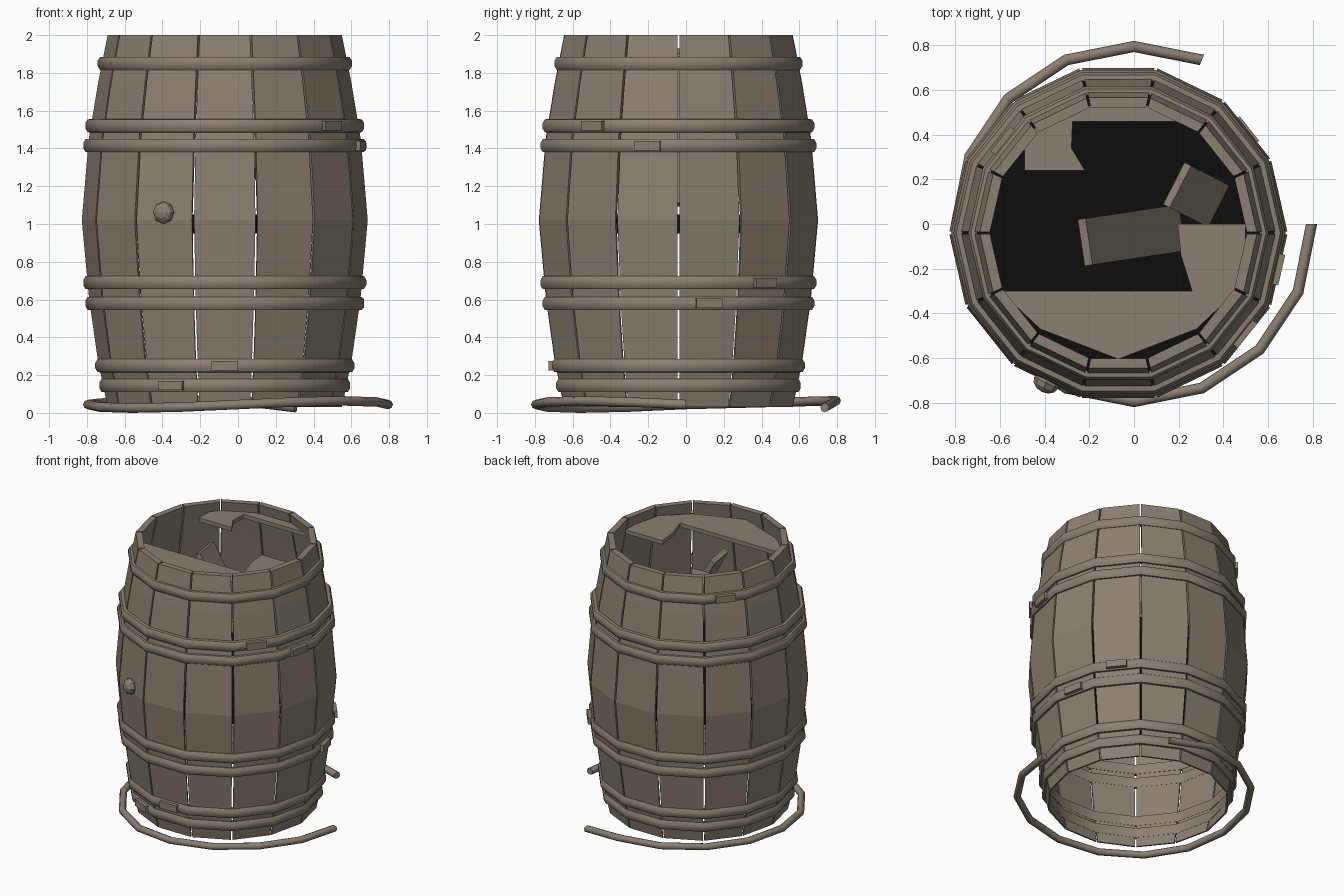
import bpy, bmesh, math
from mathutils import Vector, Matrix, Euler

if "Cube" in bpy.data.objects:
    bpy.data.objects.remove(bpy.data.objects["Cube"])

CX, CY, N = -0.07, -0.04, 14
STEP = math.tau / N


def material(name, rgb):
    m = bpy.data.materials.new(name)
    m.diffuse_color = (*rgb, 1)
    m.use_nodes = True
    m.node_tree.nodes["Principled BSDF"].inputs["Base Color"].default_value = m.diffuse_color
    return m


WOOD = material("weathered_wood", (0.255, 0.215, 0.165))
BLACK = material("black_liquid", (0.004, 0.004, 0.004))


def finish(name, bm, mat=WOOD, smooth=None):
    bmesh.ops.recalc_face_normals(bm, faces=bm.faces)
    me = bpy.data.meshes.new(name)
    bm.to_mesh(me)
    bm.free()
    me.materials.append(mat)
    ob = bpy.data.objects.new(name, me)
    bpy.context.collection.objects.link(ob)
    if smooth:
        bpy.ops.object.select_all(action='DESELECT')
        ob.select_set(True)
        bpy.context.view_layer.objects.active = ob
        bpy.ops.object.shade_smooth_by_angle(angle=math.radians(smooth))
    return ob


def loft(bm, rings, closed=False):
    """Skin a list of equal point loops; cap the ends unless closed."""
    vs = [[bm.verts.new(p) for p in r] for r in rings]
    n = len(vs[0])
    for i in range(len(vs) if closed else len(vs) - 1):
        a, b = vs[i], vs[(i + 1) % len(vs)]
        for j in range(n):
            bm.faces.new((a[j], a[(j + 1) % n], b[(j + 1) % n], b[j]))
    if not closed:
        bm.faces.new(vs[0])
        bm.faces.new(vs[-1])


def polar(r, a, z):
    return (CX + r * math.cos(a), CY + r * math.sin(a), z)


def box(name, loc, size, rot):
    bm = bmesh.new()
    mat = Matrix.LocRotScale(Vector(loc), Euler(rot), Vector(size))
    bmesh.ops.create_cube(bm, size=1, matrix=mat)
    return finish(name, bm)


def plank(name, pts, z0=1.9, z1=1.93):
    bm = bmesh.new()
    loft(bm, [[(x, y, z) for x, y in pts] for z in (z0, z1)])
    return finish(name, bm)


# Staves: height, outer radius, thickness
PROFILE = [(0.03, 0.62, 0.012), (0.28, 0.672, 0.012), (0.6, 0.718, 0.012),
           (1.02, 0.757, 0.015), (1.45, 0.72, 0.04), (1.75, 0.67, 0.045),
           (2.0, 0.62, 0.045)]
bm = bmesh.new()
for k in range(N):
    a0, a1 = k * STEP + 0.008, (k + 1) * STEP - 0.008
    loft(bm, [[polar(r, a0, z), polar(r, a1, z), polar(r - t, a1, z), polar(r - t, a0, z)]
              for z, r, t in PROFILE])
finish("staves", bm)

# Hoops: height, outer radius
HOOPS = [(1.85, 0.673), (1.52, 0.738), (1.415, 0.749), (0.69, 0.749),
         (0.58, 0.738), (0.25, 0.686), (0.145, 0.664)]
for i, (z, r) in enumerate(HOOPS):
    bm = bmesh.new()
    sec = [(-0.04, -0.036), (-0.012, -0.034), (0, -0.014),
           (0, 0.014), (-0.012, 0.034), (-0.04, 0.036)]
    loft(bm, [[polar(r + dr, k * STEP, z + dz) for dr, dz in sec] for k in range(N)], True)
    finish(f"hoop_{i + 1}", bm, smooth=45)

# Hoop clasps: hoop index, stave-centre index
for i, k in ((0, 5), (1, -2), (2, -1), (3, 1), (4, 0), (5, -4), (6, -5)):
    z, r = HOOPS[i]
    a = (k + 0.5) * STEP
    box(f"clasp_{i + 1}", polar(r * math.cos(STEP / 2), a, z), (0.04, 0.14, 0.05), (0, 0, a))

# Bung on the front left
bm = bmesh.new()
a = -4.5 * STEP
bmesh.ops.create_uvsphere(bm, u_segments=8, v_segments=6, radius=0.06,
    matrix=Matrix.Translation(polar(0.745, a, 1.06)) @ Matrix.Rotation(a, 4, 'Z')
    @ Matrix.Rotation(math.pi / 2, 4, 'Y') @ Matrix.Diagonal((1, 1, 0.75, 1)))
finish("bung", bm)

# Dark liquid inside
bm = bmesh.new()
loft(bm, [[polar(0.735, k * STEP, z) for k in range(N)] for z in (0.95, 1.05)])
finish("liquid", bm, BLACK)

# Broken lid
plank("lid_front", [(-0.60, -0.3), (-0.42, -0.47), (-0.07, -0.605), (0.28, -0.47), (0.46, -0.3)])
plank("lid_back", [(-0.40, 0.46), (0.27, 0.46), (0.07, 0.53), (-0.2, 0.53)])
plank("lid_back_left", [(-0.49, 0.24), (-0.22, 0.24), (-0.28, 0.34), (-0.275, 0.46), (-0.42, 0.46), (-0.49, 0.37)])
plank("lid_right", [(0.195, 0), (0.5, 0), (0.5, -0.1), (0.45, -0.3), (0.26, -0.3), (0.21, -0.14)])

# Loose boards standing in the liquid
box("loose_board_long", (-0.01, -0.05, 1.5), (0.9, 0.21, 0.04), (0, math.radians(62), math.radians(8.5)))
box("loose_board_short", (0.28, 0.13, 1.18), (0.35, 0.21, 0.04), (0, math.radians(56), math.radians(-27)))

# Fallen hoop around the base
bm = bmesh.new()
rings = []
for k in range(3, 17):
    t = k * math.tau / 16
    c, s = math.cos(t), math.sin(t)
    z = 0.055 + 0.024 * c * max(0, -s) * 1.6 + 0.02 * max(0, s)
    z -= {3: 0.035}.get(k, 0)
    rings.append([((0.795 + 0.025 * math.cos(q)) * c, (0.795 + 0.025 * math.cos(q)) * s,
                   z + 0.025 * math.sin(q)) for q in (j * math.tau / 8 for j in range(8))])
loft(bm, rings)
low = min(v.co.z for v in bm.verts)
for v in bm.verts:
    v.co.z -= low
finish("fallen_hoop", bm, smooth=50)
